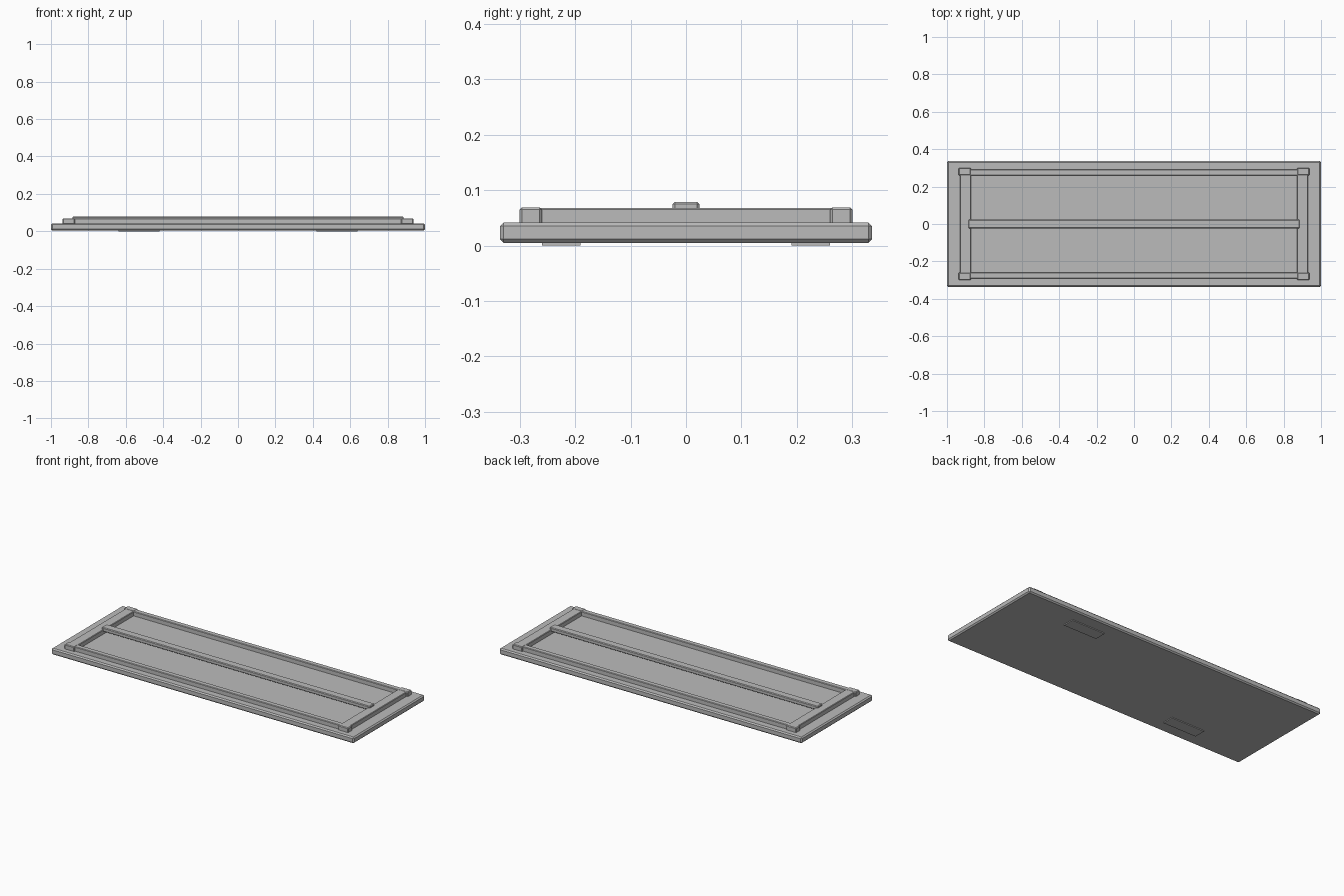
import bpy

cube = bpy.data.objects.get("Cube")
if cube:
    bpy.data.objects.remove(cube, do_unlink=True)

grey = bpy.data.materials.new("plain grey")
grey.use_nodes = True
COLOUR = (0.5, 0.5, 0.5, 1)
grey.diffuse_color = COLOUR
grey.node_tree.nodes["Principled BSDF"].inputs["Base Color"].default_value = COLOUR


def block(name, x, y, z, bevel=0.0):
    """Chamfered box given by its (low, high) range on each axis."""
    ranges = (x, y, z)
    bpy.ops.mesh.primitive_cube_add(size=1, location=[sum(r) / 2 for r in ranges])
    obj = bpy.context.object
    obj.name = name
    obj.scale = [r[1] - r[0] for r in ranges]
    bpy.ops.object.transform_apply(location=False, rotation=False, scale=True)
    obj.data.materials.append(grey)
    if bevel:
        mod = obj.modifiers.new("chamfer", "BEVEL")
        mod.width = bevel
        mod.segments = 1
    return obj


def side(sign, low, high):
    """Mirror a range to the chosen side of the centre."""
    return tuple(sorted((sign * low, sign * high)))


FRAME_Z = (0.038, 0.068)

# Base slab
block("base_slab", (-1, 1), (-0.336, 0.336), (0.005, 0.042), 0.007)

# Raised frame: long rails, end rails and slightly proud corner posts
for sy, where in ((-1, "front"), (1, "back")):
    block(f"{where}_rail", (-0.89, 0.89), side(sy, 0.26, 0.292), FRAME_Z, 0.003)
for sx, where in ((-1, "right"), (1, "left")):
    block(f"{where}_end_rail", side(sx, 0.872, 0.93), (-0.275, 0.275), FRAME_Z, 0.003)
    for sy, depth in ((-1, "front"), (1, "back")):
        block(f"{depth}_{where}_corner_post", side(sx, 0.872, 0.938),
              side(sy, 0.26, 0.30), (0.038, 0.069), 0.004)

# Centre bar resting on the end rails
block("centre_bar", (-0.886, 0.886), (-0.024, 0.024), (0.055, 0.079), 0.004)

# Two thin pads under opposite corners
for s, where in ((-1, "front_right"), (1, "back_left")):
    block(f"{where}_pad", side(s, 0.42, 0.64), side(s, 0.19, 0.26), (0, 0.008))
